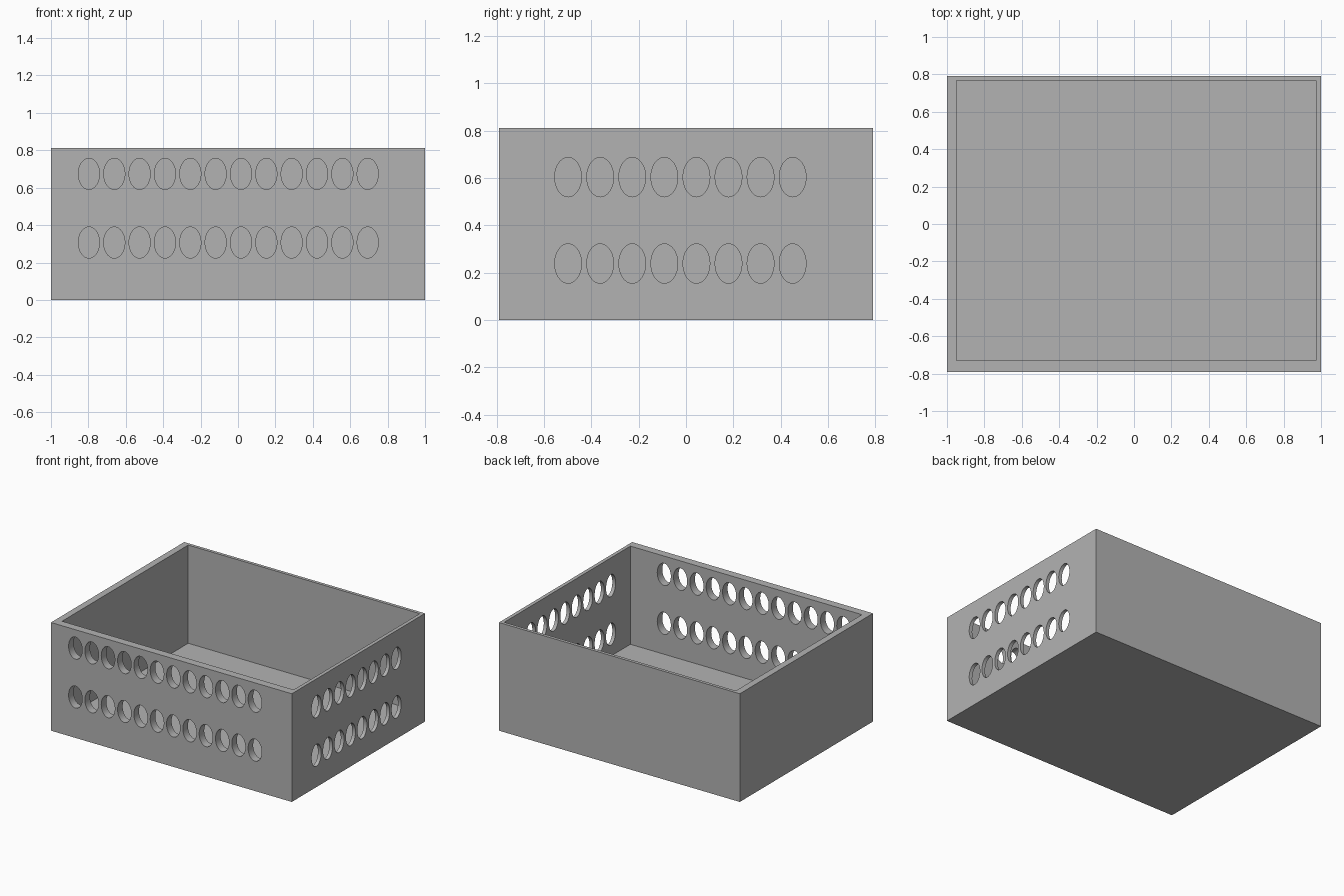
import bpy
import bmesh
from math import radians
from mathutils import Matrix, Vector

default = bpy.data.objects.get("Cube")
if default:
    bpy.data.objects.remove(default, do_unlink=True)

grey = bpy.data.materials.new("plain grey")
grey.diffuse_color = (0.45, 0.45, 0.45, 1)
grey.use_nodes = True
grey.node_tree.nodes["Principled BSDF"].inputs["Base Color"].default_value = (0.45, 0.45, 0.45, 1)


def make_object(name, bm):
    bmesh.ops.recalc_face_normals(bm, faces=bm.faces)
    mesh = bpy.data.meshes.new(name)
    bm.to_mesh(mesh)
    bm.free()
    mesh.materials.append(grey)
    obj = bpy.data.objects.new(name, mesh)
    bpy.context.collection.objects.link(obj)
    return obj


def block(name, low, high):
    low, high = Vector(low), Vector(high)
    bm = bmesh.new()
    bmesh.ops.create_cube(bm, size=1, matrix=Matrix.Translation((low + high) / 2)
                          @ Matrix.Diagonal((high - low).to_4d()))
    return make_object(name, bm)


def add_hole(bm, centre, turn):
    # Oval cylinder lying across the wall
    bmesh.ops.create_cone(bm, cap_ends=True, segments=64, radius1=1, radius2=1, depth=0.24,
                          matrix=Matrix.Translation(centre) @ turn
                          @ Matrix.Diagonal((RADIUS_ACROSS, RADIUS_UP, 1, 1)))


def cut(target, cutter):
    mod = target.modifiers.new("cut", "BOOLEAN")
    mod.operation = "DIFFERENCE"
    mod.solver = "EXACT"
    mod.object = cutter
    bpy.context.view_layer.objects.active = target
    bpy.ops.object.modifier_apply(modifier=mod.name)
    bpy.data.objects.remove(cutter, do_unlink=True)


HALF_X, HALF_Y, HEIGHT, FLOOR = 1.0, 0.79, 0.812, 0.075
RADIUS_ACROSS, RADIUS_UP, SPACING = 0.0565, 0.083, 0.1355

# Open box with thicker front and -x walls
box = block("open_box", (-HALF_X, -HALF_Y, 0), (HALF_X, HALF_Y, HEIGHT))
cut(box, block("cavity_cutter", (-0.95, -0.73, FLOOR), (0.973, 0.766, HEIGHT + 0.2)))

# Two rows of oval holes in the front wall and in the +x wall
face_front = Matrix.Rotation(radians(90), 4, "X")
face_side = Matrix.Rotation(radians(90), 4, "Z") @ face_front
holes = bmesh.new()
for z in (0.307, 0.674):
    for i in range(12):
        add_hole(holes, (-0.797 + i * SPACING, -HALF_Y, z), face_front)
for z in (0.239, 0.604):
    for i in range(8):
        add_hole(holes, (HALF_X, -0.498 + i * SPACING, z), face_side)
cut(box, make_object("hole_cutter", holes))

# Smooth hole walls, crisp box edges
bpy.ops.object.select_all(action="DESELECT")
box.select_set(True)
bpy.context.view_layer.objects.active = box
bpy.ops.object.shade_smooth_by_angle(angle=radians(30))
